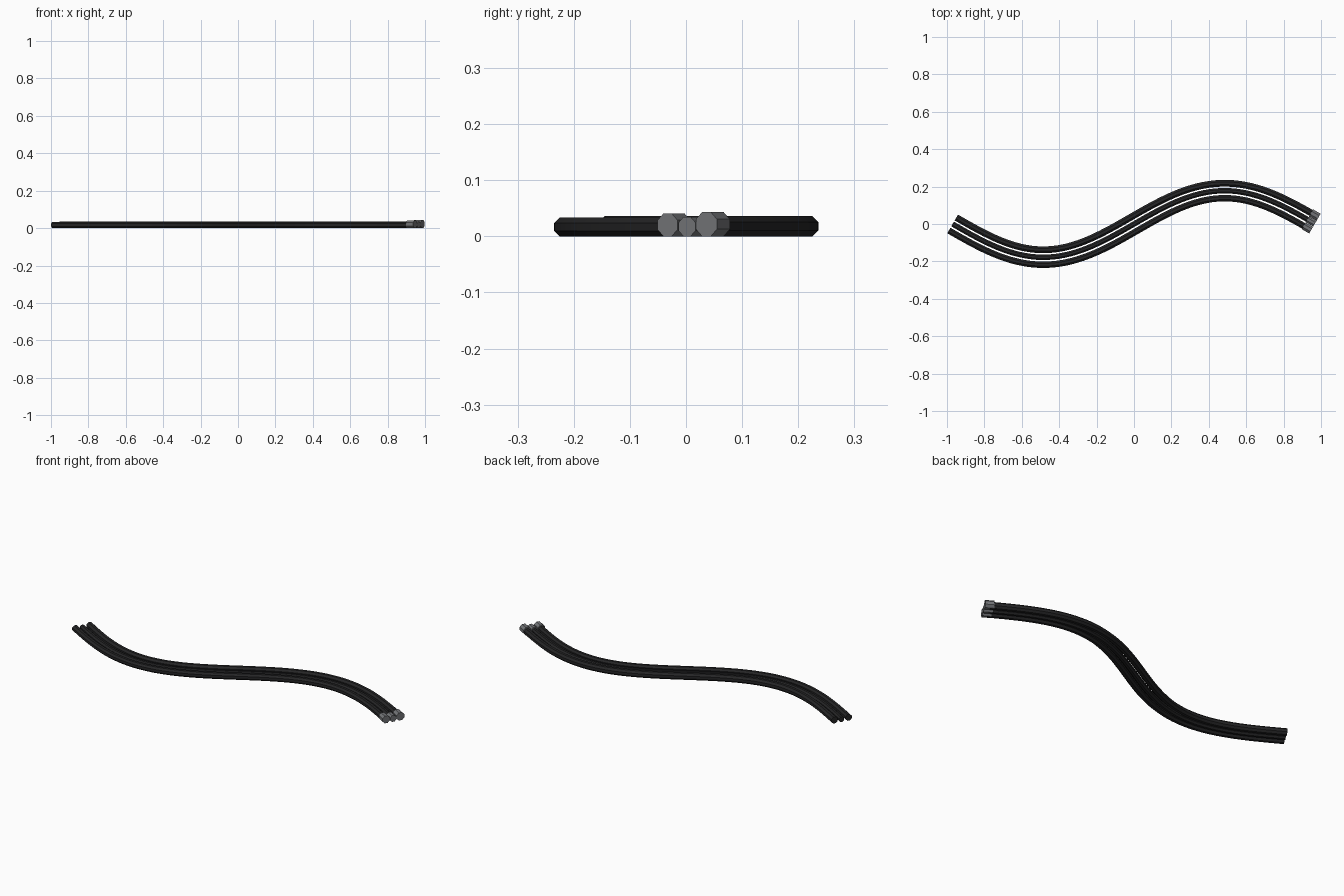
import bpy, bmesh
from math import pi, sin, cos
from mathutils import Vector

if "Cube" in bpy.data.objects:
    bpy.data.objects.remove(bpy.data.objects["Cube"])

HALF, AMP, SIDES, STEPS = 0.97, 0.178, 8, 64
CONN_LEN = 0.046


def material(name, rgb):
    m = bpy.data.materials.new(name)
    m.diffuse_color = (*rgb, 1)
    m.use_nodes = True
    m.node_tree.nodes["Principled BSDF"].inputs["Base Color"].default_value = m.diffuse_color
    return m


black = material("black_rubber", (0.018, 0.018, 0.019))
grey = material("grey_metal", (0.17, 0.175, 0.185))


def path_point(t, offset, z):
    """Point on the S-shaped path, shifted sideways; also its direction."""
    k = pi / HALF
    d = Vector((1, AMP * k * cos(k * t), 0)).normalized()
    n = Vector((-d.y, d.x, 0))
    return Vector((t, AMP * sin(k * t), z)) + n * offset, d


def tube(name, frames, radius, mat):
    """Capped octagonal tube, resting flat, through (point, direction) frames."""
    bm = bmesh.new()
    rings = []
    R = radius / cos(pi / SIDES)
    for p, d in frames:
        side = Vector((-d.y, d.x, 0))
        rings.append([bm.verts.new(p + side * R * cos(a) + Vector((0, 0, R * sin(a))))
                      for a in [(i + 0.5) * 2 * pi / SIDES for i in range(SIDES)]])
    for a, b in zip(rings, rings[1:]):
        for i in range(SIDES):
            j = (i + 1) % SIDES
            bm.faces.new((a[i], a[j], b[j], b[i]))
    bm.faces.new(rings[0])
    bm.faces.new(rings[-1])
    bmesh.ops.recalc_face_normals(bm, faces=bm.faces)
    me = bpy.data.meshes.new(name)
    bm.to_mesh(me)
    bm.free()
    ob = bpy.data.objects.new(name, me)
    me.materials.append(mat)
    bpy.context.collection.objects.link(ob)


# three parallel cables, each ending in a wider metal connector
for label, offset, r in (("lower", -0.04, 0.017), ("middle", 0.0, 0.0145), ("upper", 0.04, 0.018)):
    stop = HALF - 0.025
    tube(label + "_cable",
         [path_point(-HALF + (stop + HALF) * i / STEPS, offset, r) for i in range(STEPS + 1)],
         r, black)
    rc = r * 1.2
    end, d = path_point(HALF - 0.003, offset, rc)
    tube(label + "_connector", [(end - d * CONN_LEN, d), (end, d)], rc, grey)
